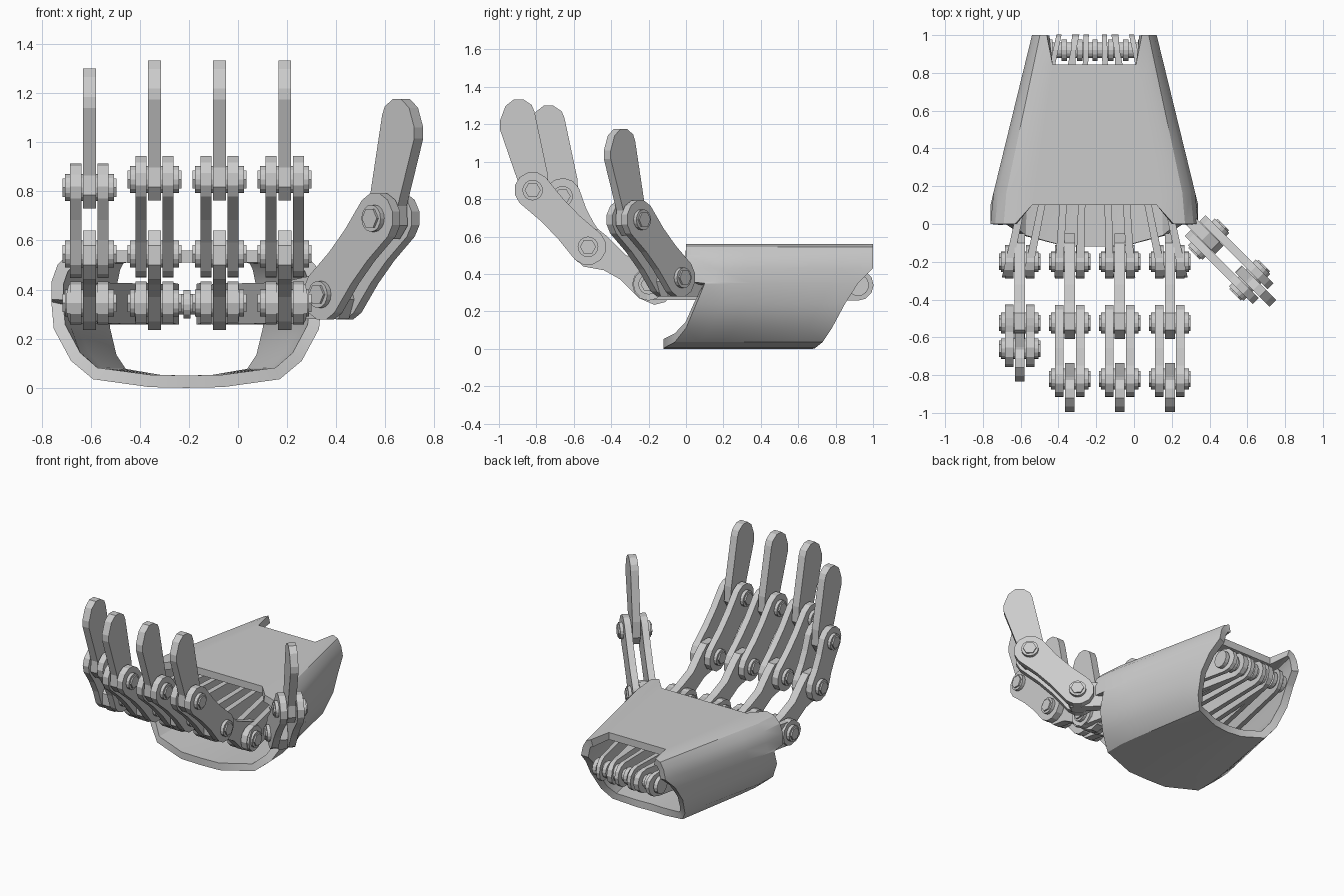
import bpy, bmesh, math
from mathutils import Matrix, Vector

if "Cube" in bpy.data.objects:
    bpy.data.objects.remove(bpy.data.objects["Cube"])


def make_object(name, verts, faces, frame=Matrix(), fix=True):
    mesh = bpy.data.meshes.new(name)
    mesh.from_pydata([frame @ Vector(v) for v in verts], [], faces)
    if fix:
        bm = bmesh.new()
        bm.from_mesh(mesh)
        bmesh.ops.recalc_face_normals(bm, faces=bm.faces)
        bm.to_mesh(mesh)
        bm.free()
    ob = bpy.data.objects.new(name, mesh)
    bpy.context.collection.objects.link(ob)
    return ob


def plate(name, pts, lo, hi, frame=Matrix()):
    """Side outline (y, z) given a thickness in x; lo and hi may depend on y."""
    n = len(pts)
    f_lo = lo if callable(lo) else lambda y: lo
    f_hi = hi if callable(hi) else lambda y: hi
    verts = [(f_lo(y), y, z) for y, z in pts] + [(f_hi(y), y, z) for y, z in pts]
    faces = [list(range(n)), list(range(2 * n - 1, n - 1, -1))]
    faces += [(i, (i + 1) % n, (i + 1) % n + n, i + n) for i in range(n)]
    return make_object(name, verts, faces, frame)


def circle(y, z, r, n):
    return [(y + r * math.cos(2 * math.pi * i / n), z + r * math.sin(2 * math.pi * i / n)) for i in range(n)]


def capsule(a, b, r, waist=None):
    """Rounded bar outline between two joints, optionally slimmer in the middle."""
    ang = math.atan2(b[1] - a[1], b[0] - a[0])
    out = []
    for centre, other, start in ((b, a, ang - math.pi / 2), (a, b, ang + math.pi / 2)):
        for i in range(7):
            t = start + math.pi * i / 6
            out.append((centre[0] + r * math.cos(t), centre[1] + r * math.sin(t)))
        if waist:
            t = start + math.pi
            for k in (0.35, 0.65):
                out.append((centre[0] + (other[0] - centre[0]) * k + waist * math.cos(t),
                            centre[1] + (other[1] - centre[1]) * k + waist * math.sin(t)))
    return out


def shift(pts, d):
    return [(y + d[0], z + d[1]) for y, z in pts]


def bolt(name, joint, frame):
    plate(name + "_pin", circle(*joint, 0.055, 16), -0.1, 0.1, frame)
    plate(name + "_hex", circle(*joint, 0.043, 6), -0.11, 0.11, frame)


def fork(name, a, b, frame, r=0.098):
    for side, lo, hi in (("left", -0.078, -0.033), ("right", 0.033, 0.078)):
        plate(f"{name}_{side}", capsule(a, b, r, r * 0.86), lo, hi, frame)


# Outlines of the finger tip (about its joint) and the curved first finger bone
TIP = [(-0.08, 0.05), (-0.175, 0.325), (-0.175, 0.37), (-0.145, 0.45), (-0.1, 0.485), (-0.05, 0.485),
       (-0.005, 0.455), (0.01, 0.42), (0.08, 0.09), (0.085, -0.02), (0.04, -0.085), (-0.04, -0.085), (-0.085, -0.03)]
BONE = [(-0.61, 0.5), (-0.55, 0.44), (-0.44, 0.42), (-0.35, 0.37), (-0.25, 0.27), (-0.17, 0.235), (-0.11, 0.25),
        (-0.05, 0.33), (-0.1, 0.42), (-0.2, 0.45), (-0.32, 0.5), (-0.42, 0.6), (-0.47, 0.64), (-0.56, 0.64), (-0.61, 0.58)]
KNUCKLE, MIDDLE, REAR = (-0.2, 0.345), (-0.524, 0.545), (0.92, 0.34)

# Four fingers, each with a pair of long palm bars converging to the rear rod
FINGERS = [("little", -0.605, (-0.66, 0.815), (-0.415, -0.32)),
           ("ring", -0.34, (-0.82, 0.848), (-0.32, -0.255)),
           ("middle", -0.075, (-0.82, 0.848), (-0.155, -0.09)),
           ("index", 0.19, (-0.82, 0.848), (-0.09, 0.005))]
for name, x, end, rears in FINGERS:
    frame = Matrix.Translation((x, 0, 0))
    plate(name + "_first_bone", BONE, -0.027, 0.027, frame)
    fork(name + "_second_bone", MIDDLE, end, frame)
    plate(name + "_tip", shift(TIP, end), -0.026, 0.026, frame)
    for i, joint in enumerate((KNUCKLE, MIDDLE, end)):
        bolt(f"{name}_bolt_{i}", joint, frame)
    plate(name + "_knuckle_left", circle(*KNUCKLE, 0.088, 12), -0.078, -0.033, frame)
    plate(name + "_knuckle_right", circle(*KNUCKLE, 0.088, 12), 0.033, 0.078, frame)
    for sign, rear_x in zip((-1, 1), rears):
        def bar_x(y, edge, sign=sign, rear_x=rear_x, x=x):
            t = (y + 0.2) / 1.12
            return (x + sign * 0.055) * (1 - t) + rear_x * t + edge * (0.021 - 0.007 * t)
        plate(f"{name}_palm_bar_{'right' if sign > 0 else 'left'}", capsule(KNUCKLE, REAR, 0.083),
              lambda y: bar_x(y, -1), lambda y: bar_x(y, 1))

# Rear rod with spacer rings
plate("rear_rod", circle(*REAR, 0.042, 16), -0.45, 0.04)
for x in (-0.445, -0.37, -0.287, -0.207, -0.123, -0.043, 0.035):
    plate("rear_spacer", circle(*REAR, 0.058, 16), x - 0.014, x + 0.014)

# Thumb: the same parts, turned outwards
thumb = Matrix.Translation((0.395, -0.08, 0)) @ Matrix.Rotation(math.radians(45), 4, 'Z')
base, joint = (0.0, 0.38), (-0.307, 0.69)
plate("thumb_mount", [(0.28, 0.28), (-0.05, 0.28), (-0.08, 0.36), (-0.05, 0.45), (0.02, 0.47), (0.28, 0.43)],
      -0.03, 0.03, thumb)
fork("thumb_bone", base, joint, thumb, 0.105)
plate("thumb_tip", shift(TIP, joint), -0.026, 0.026, thumb)
bolt("thumb_base_bolt", base, thumb)
bolt("thumb_joint_bolt", joint, thumb)

# Palm sleeve: half section as (half width, z, front y, rear y), tapering backwards
HALF = [(0, 0.56, 0.1, 0.845), (0.33, 0.56, 0.1, 0.845), (0.42, 0.56, 0, 1), (0.48, 0.545, 0, 1),
        (0.525, 0.5, 0, 1), (0.55, 0.43, 0, 1), (0.55, 0.36, 0, 0.93), (0.55, 0.35, 0.1, 0.92),
        (0.54, 0.24, 0.055, 0.85), (0.47, 0.11, 0, 0.78), (0.38, 0.035, -0.06, 0.73),
        (0.15, 0.003, -0.12, 0.69), (0, 0, -0.12, 0.68)]
ring = HALF + [(-w, z, f, r) for w, z, f, r in HALF[-2:0:-1]]
ROWS, n = 7, len(ring)
verts = []
for w, z, f, r in ring:
    for k in range(ROWS):
        y = f + (r - f) * k / (ROWS - 1)
        taper = 1 - 0.4 * max(0, y - 0.1) / 0.9
        verts.append((-0.21 + w * taper, y, z))
faces = [(i * ROWS + k, (i + 1) % n * ROWS + k, (i + 1) % n * ROWS + k + 1, i * ROWS + k + 1)
         for i in range(n) for k in range(ROWS - 1)]
sleeve = make_object("palm_sleeve", verts, faces, fix=False)
solid = sleeve.modifiers.new("thickness", 'SOLIDIFY')
solid.thickness = 0.05
solid.offset = -1
bpy.context.view_layer.objects.active = sleeve
sleeve.select_set(True)
bpy.ops.object.modifier_apply(modifier=solid.name)
bpy.ops.object.shade_smooth_by_angle(angle=math.radians(25))
